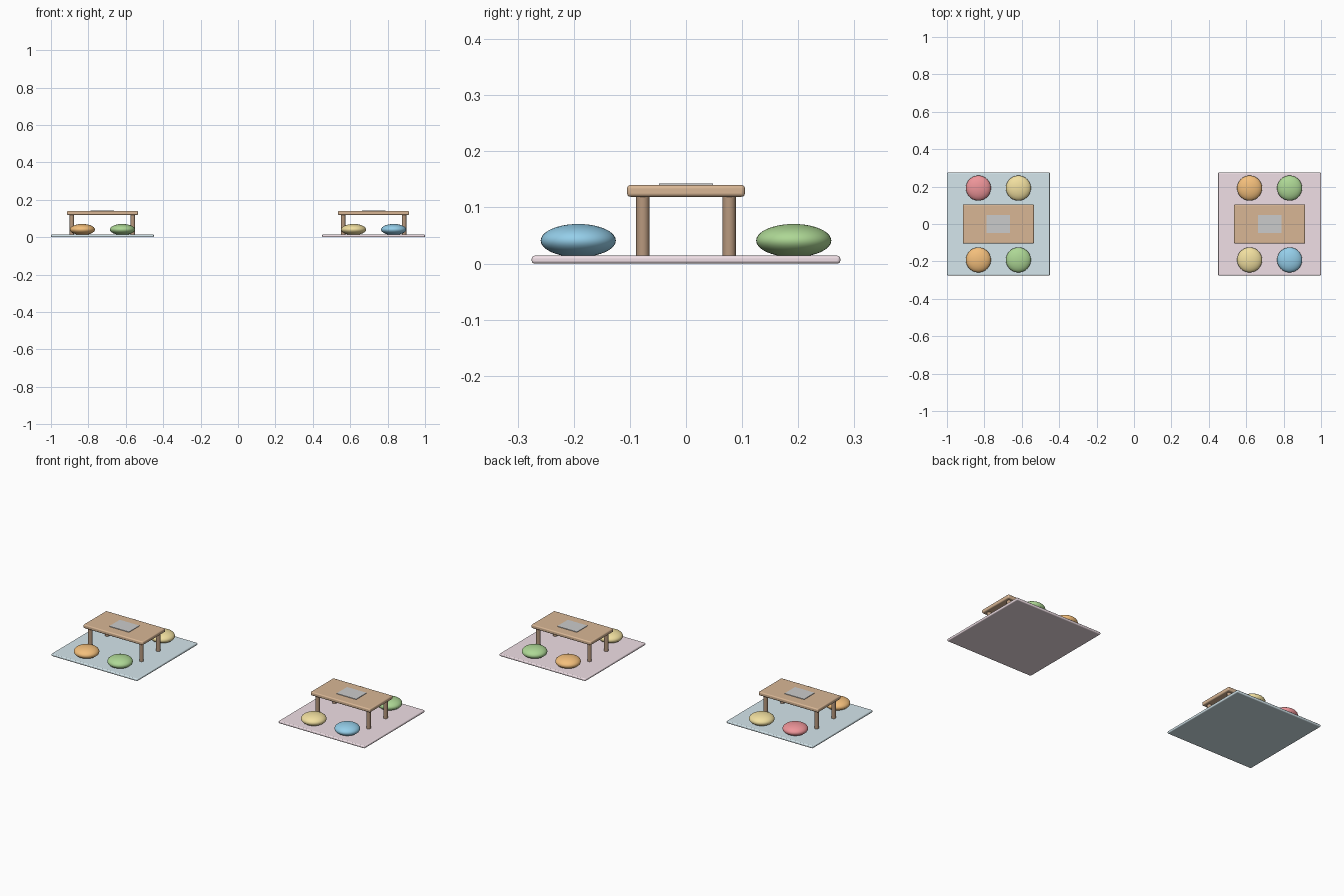
import bpy

if "Cube" in bpy.data.objects:
    bpy.data.objects.remove(bpy.data.objects["Cube"])


def material(name, rgb):
    m = bpy.data.materials.new(name)
    m.diffuse_color = (*rgb, 1)
    m.use_nodes = True
    m.node_tree.nodes["Principled BSDF"].inputs["Base Color"].default_value = m.diffuse_color
    return m


RED = material("red", (0.85, 0.30, 0.32))
YELLOW = material("yellow", (0.88, 0.74, 0.35))
ORANGE = material("orange", (0.90, 0.52, 0.20))
GREEN = material("green", (0.42, 0.68, 0.30))
BLUE = material("blue", (0.30, 0.62, 0.82))
RUG_BLUE = material("rug_blue", (0.66, 0.79, 0.84))
RUG_PINK = material("rug_pink", (0.87, 0.74, 0.79))
WOOD = material("wood", (0.69, 0.47, 0.30))
DARK_WOOD = material("dark_wood", (0.48, 0.32, 0.21))
PAPER = material("paper", (0.70, 0.70, 0.70))


def finish(name, mat, bevel=0):
    ob = bpy.context.object
    ob.name = name
    ob.data.materials.append(mat)
    bpy.ops.object.transform_apply(location=False, rotation=False, scale=True)
    if bevel:
        mod = ob.modifiers.new("bevel", "BEVEL")
        mod.width = bevel
        mod.segments = 3
    bpy.ops.object.shade_smooth_by_angle()
    return ob


def box(name, x, y, z0, z1, sx, sy, mat, bevel=0):
    bpy.ops.mesh.primitive_cube_add(size=1, location=(x, y, (z0 + z1) / 2))
    bpy.context.object.scale = (sx, sy, z1 - z0)
    return finish(name, mat, bevel)


def reading_corner(side, cx, rug_mat, cushions):
    # Rug
    box(side + "_rug", cx, 0, 0, 0.014, 0.55, 0.55, rug_mat, 0.005)
    # Low table: top, sheet and four round legs
    box(side + "_table_top", cx, 0, 0.119, 0.14, 0.38, 0.21, WOOD, 0.006)
    box(side + "_sheet", cx, 0, 0.139, 0.143, 0.125, 0.096, PAPER)
    for sx in (-1, 1):
        for sy in (-1, 1):
            bpy.ops.mesh.primitive_cylinder_add(
                vertices=24, radius=0.0117, depth=0.11,
                location=(cx + sx * 0.163, sy * 0.077, 0.068))
            finish(side + "_table_leg", DARK_WOOD)
    # Flattened round cushions, front row then back row
    spots = [(-1, -1), (1, -1), (-1, 1), (1, 1)]
    for (sx, sy), mat in zip(spots, cushions):
        bpy.ops.mesh.primitive_uv_sphere_add(
            segments=40, ring_count=20, radius=1,
            location=(cx + sx * 0.107, sy * 0.192, 0.041))
        bpy.context.object.scale = (0.067, 0.067, 0.0295)
        finish(side + "_cushion", mat)


reading_corner("left", -0.725, RUG_BLUE, (ORANGE, GREEN, RED, YELLOW))
reading_corner("right", 0.725, RUG_PINK, (YELLOW, BLUE, ORANGE, GREEN))
